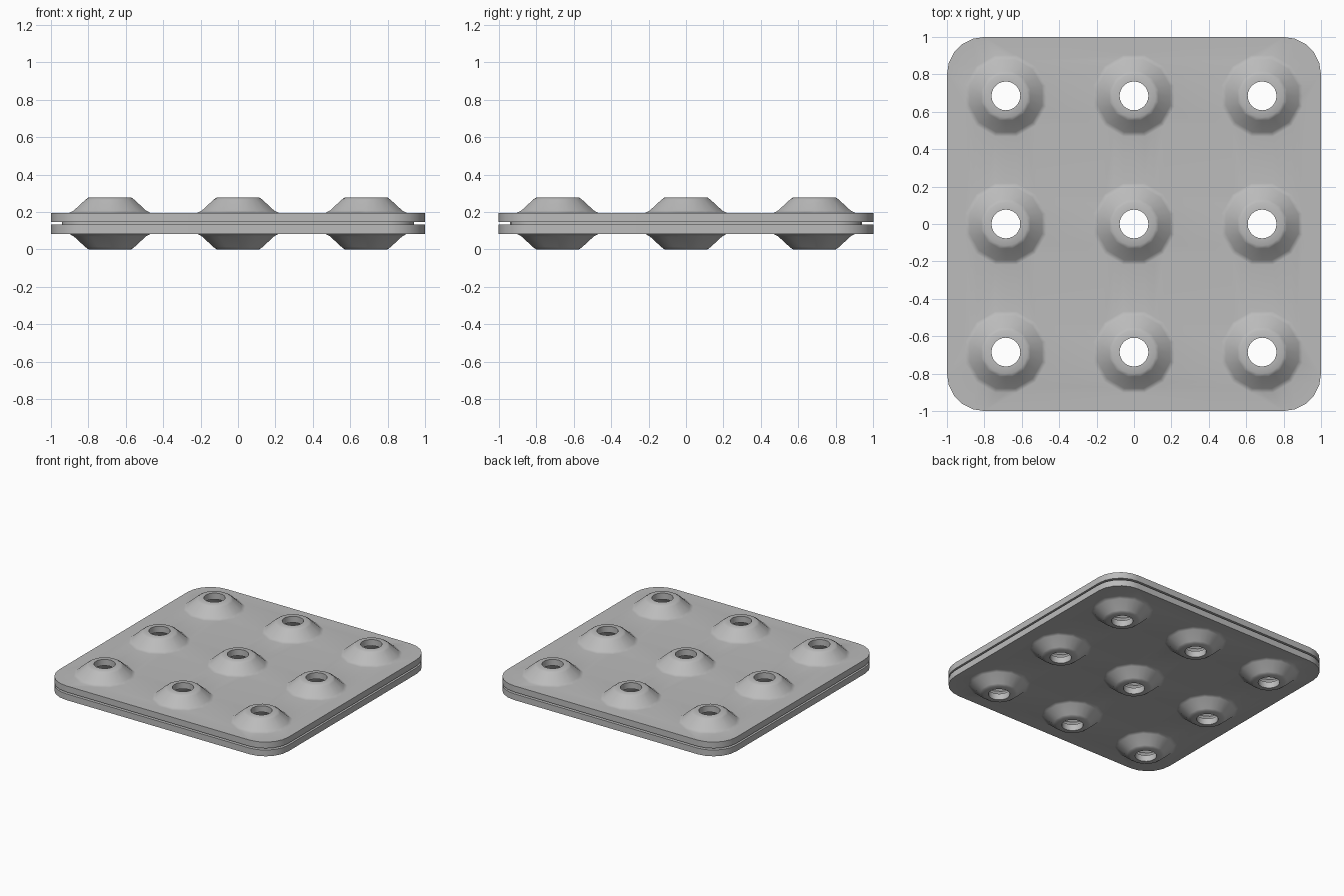
import bpy
import bmesh
from math import pi, cos, sin, radians

cube = bpy.data.objects.get("Cube")
if cube:
    bpy.data.objects.remove(cube, do_unlink=True)

MID = 0.139          # height of the seam between the two plates
SEGMENTS = 24
SPACING = 0.685

grey = bpy.data.materials.new("plain_grey")
grey.use_nodes = True
COLOUR = (0.5, 0.5, 0.5, 1)
grey.diffuse_color = COLOUR
grey.node_tree.nodes["Principled BSDF"].inputs["Base Color"].default_value = COLOUR

# Dome wall from the outer base, over the hole rim, to the inner opening:
# radius, height above the seam, whether the ring is twelve sided
DOME = [(0.225, 0.056, True), (0.2, 0.069, True), (0.135, 0.127, True),
        (0.115, 0.138, False), (0.077, 0.139, False),
        (0.077, 0.09, False), (0.1, 0.088, False),
        (0.118, 0.078, True), (0.175, 0.021, True), (0.2, 0, True)]


def close_loop(bm, verts):
    return [bm.edges.new((v, verts[(i + 1) % len(verts)])) for i, v in enumerate(verts)]


def bridge(bm, a, b):
    n = len(a)
    for i in range(n):
        j = (i + 1) % n
        bm.faces.new((a[i], a[j], b[j], b[i]))


def rounded_square(bm, half, radius, z, steps=5):
    verts = []
    for quarter, (sx, sy) in enumerate([(1, 1), (-1, 1), (-1, -1), (1, -1)]):
        for k in range(steps + 1):
            a = (quarter + k / steps) * pi / 2
            verts.append(bm.verts.new((sx * (half - radius) + radius * cos(a),
                                       sy * (half - radius) + radius * sin(a), z)))
    return verts


def dome_ring(bm, x, y, radius, z, faceted):
    verts = []
    for i in range(SEGMENTS):
        a = 2 * pi * i / SEGMENTS
        # Even points sit halfway along the sides of a twelve sided ring
        r = radius * cos(pi / 12) if faceted and i % 2 == 0 else radius
        verts.append(bm.verts.new((x + r * cos(a), y + r * sin(a), z)))
    return verts


def make_plate(name, side):
    bm = bmesh.new()

    # Rim: outer wall, stepped lip and the short wall down to the seam
    rim = [rounded_square(bm, half, radius, MID + side * h) for half, radius, h in
           [(1, 0.2, 0.056), (1, 0.2, 0.007), (0.94, 0.14, 0.007), (0.94, 0.14, 0)]]
    outer_edges = close_loop(bm, rim[0])
    inner_edges = close_loop(bm, rim[-1])
    for a, b in zip(rim, rim[1:]):
        bridge(bm, a, b)

    # Nine hollow domes with a hole in each
    for row in (-1, 0, 1):
        for column in (-1, 0, 1):
            rings = [dome_ring(bm, column * SPACING, row * SPACING, r, MID + side * h, f)
                     for r, h, f in DOME]
            outer_edges += close_loop(bm, rings[0])
            inner_edges += close_loop(bm, rings[-1])
            for a, b in zip(rings, rings[1:]):
                bridge(bm, a, b)

    # Flat sheets between the domes
    for edges in (outer_edges, inner_edges):
        bmesh.ops.triangle_fill(bm, use_beauty=True, use_dissolve=False, edges=edges)
    bmesh.ops.recalc_face_normals(bm, faces=bm.faces[:])

    mesh = bpy.data.meshes.new(name)
    bm.to_mesh(mesh)
    bm.free()
    mesh.materials.append(grey)
    plate = bpy.data.objects.new(name, mesh)
    bpy.context.collection.objects.link(plate)

    bpy.ops.object.select_all(action='DESELECT')
    plate.select_set(True)
    bpy.context.view_layer.objects.active = plate
    bpy.ops.object.shade_smooth_by_angle(angle=radians(32))
    weighted = plate.modifiers.new("even_shading", 'WEIGHTED_NORMAL')
    weighted.keep_sharp = True


make_plate("upper_plate", 1)
make_plate("lower_plate", -1)
